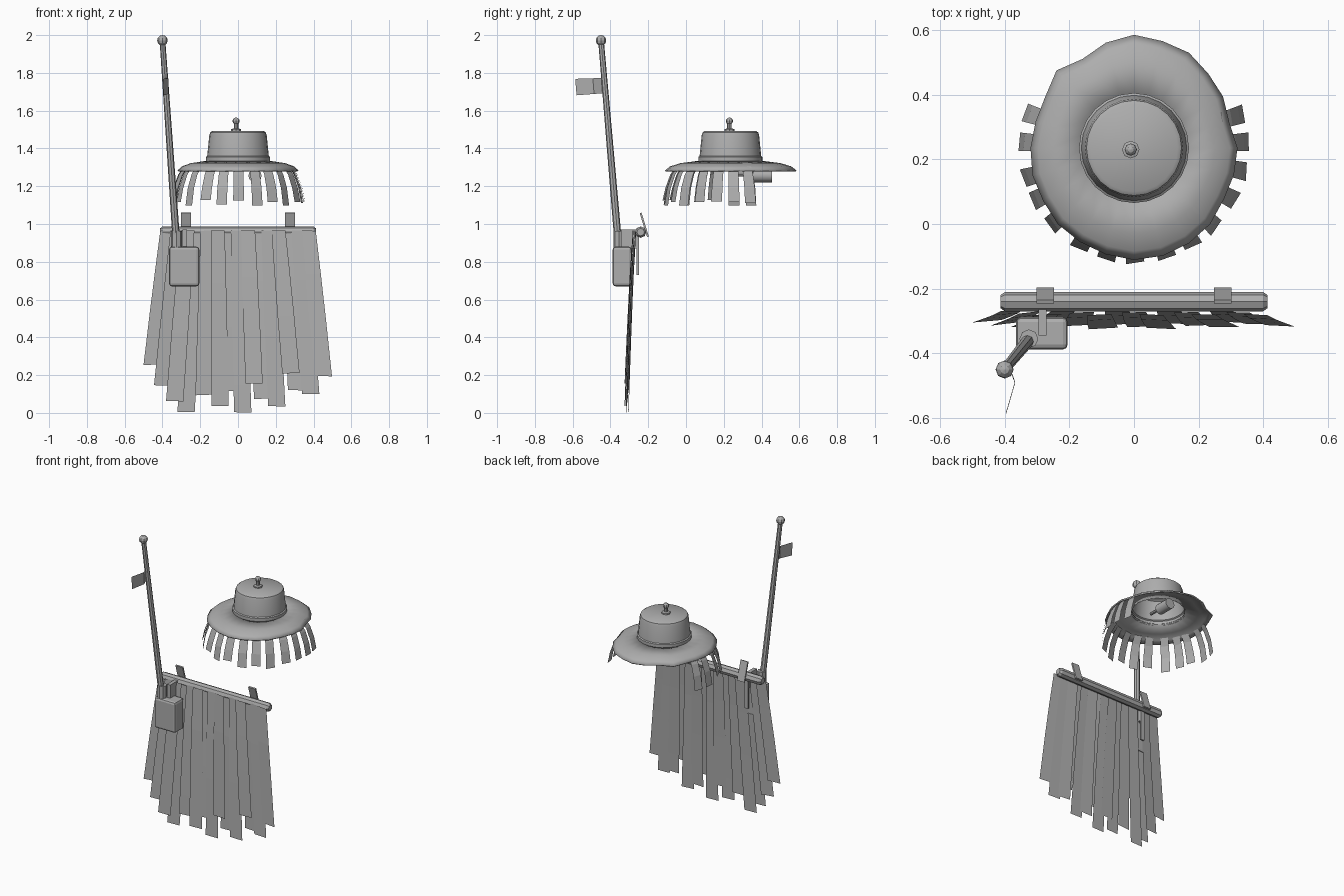
import bpy, bmesh, random
from math import sin, cos, pi, radians
from mathutils import Vector, Matrix

random.seed(4)
cube = bpy.data.objects.get("Cube")
if cube:
    bpy.data.objects.remove(cube, do_unlink=True)

GREY = (0.42, 0.42, 0.42, 1)
mat = bpy.data.materials.new("plain_grey")
mat.use_nodes = True
mat.diffuse_color = GREY
mat.node_tree.nodes["Principled BSDF"].inputs["Base Color"].default_value = GREY


def finish(name, bm, smooth=None):
    me = bpy.data.meshes.new(name)
    bm.to_mesh(me)
    bm.free()
    me.materials.append(mat)
    ob = bpy.data.objects.new(name, me)
    bpy.context.collection.objects.link(ob)
    if smooth:
        bpy.ops.object.select_all(action="DESELECT")
        ob.select_set(True)
        bpy.context.view_layer.objects.active = ob
        bpy.ops.object.shade_smooth_by_angle(angle=radians(smooth))
    return ob


def box(name, lo, hi, bevel=0, tilt=0):
    lo, hi = Vector(lo), Vector(hi)
    size = hi - lo
    bm = bmesh.new()
    m = Matrix.Translation((lo + hi) / 2) @ Matrix.Rotation(tilt, 4, "X")
    bmesh.ops.create_cube(bm, size=1, matrix=m @ Matrix.Diagonal((*size, 1)))
    if bevel:
        bmesh.ops.bevel(bm, geom=bm.edges[:], offset=bevel, segments=2,
                        affect="EDGES", profile=0.5)
    return finish(name, bm)


def lathe(name, start, axis, profile, sides=8, smooth=None, caps=True):
    """Rings of (radius, distance along axis)."""
    rot = Vector((0, 0, 1)).rotation_difference(Vector(axis))
    bm = bmesh.new()
    rings = []
    for r, h in profile:
        rings.append([bm.verts.new(Vector(start) + rot @ Vector(
            (r * cos(2 * pi * i / sides), r * sin(2 * pi * i / sides), h)))
            for i in range(sides)])
    for a, b in zip(rings, rings[1:]):
        for i in range(sides):
            j = (i + 1) % sides
            bm.faces.new((a[i], a[j], b[j], b[i]))
    if caps:
        bm.faces.new(rings[0][::-1])
    bm.faces.new(rings[-1])
    return finish(name, bm, smooth)


def ball(name, at, r):
    bm = bmesh.new()
    bmesh.ops.create_uvsphere(bm, u_segments=8, v_segments=6, radius=r,
                              matrix=Matrix.Translation(at))
    return finish(name, bm)


def ribbon(bm, centres, across, widths):
    """Thin hanging sheet following a row of centre points."""
    rows = []
    for c, w in zip(centres, widths):
        off = Vector(across) * (w / 2)
        rows.append((bm.verts.new(Vector(c) - off), bm.verts.new(Vector(c) + off)))
    for a, b in zip(rows, rows[1:]):
        bm.faces.new((a[0], b[0], b[1], a[1]))


# Hat crown with band, open underneath
HX, HY = 0, 0.235
lathe("hat_crown", (HX, HY, 0), (0, 0, 1),
      [(0.17, 1.325), (0.17, 1.355), (0.163, 1.36), (0.152, 1.47),
       (0.147, 1.485), (0.135, 1.493)], 24, 35, caps=False)

# Hat brim with a ragged outline
edge = [.32, .305, .318, .325, .34, .342, .35, .337, .318, .339, .317, .315,
        .32, .325, .325, .333, .335, .34, .346, .345, .34, .333, .32, .32]
bm = bmesh.new()
rings = []
for t, z in ((0, 1.335), (0.55, 1.322), (0.85, 1.305), (1, 1.284)):
    ring = []
    for i, r in enumerate(edge):
        a = 2 * pi * i / len(edge)
        q = 0.165 + (r - 0.165) * t
        ring.append(bm.verts.new((HX + q * cos(a), HY + q * sin(a), z)))
    rings.append(ring)
for a, b in zip(rings, rings[1:]):
    for i in range(len(edge)):
        j = (i + 1) % len(edge)
        bm.faces.new((a[i], b[i], b[j], a[j]))
brim = finish("hat_brim", bm, 40)
thick = brim.modifiers.new("thickness", "SOLIDIFY")
thick.thickness = 0.008

# Finial on the crown
lathe("finial_stem", (-0.01, 0.23, 1.49), (0, 0, 1),
      [(0.027, 0), (0.027, 0.012), (0.012, 0.016), (0.012, 0.05)])
ball("finial_ball", (-0.01, 0.23, 1.545), 0.019)

# Small barrel under the brim
lathe("barrel", (0.09, 0.355, 1.256), (0, 1, 0), [(0.035, 0), (0.035, 0.1)], 12, 35)
lathe("barrel_rod", (0.09, 0.27, 1.262), (0, 1, 0), [(0.01, 0), (0.01, 0.09)])

# Fringe hanging from the brim, open at the back
bm = bmesh.new()
count = 15
for i in range(count):
    a = radians(-197 + 214 * i / (count - 1) + random.uniform(-2, 2))
    low = 1.115 + random.uniform(-0.02, 0.02)
    out = Vector((cos(a), sin(a), 0))
    twist = a + random.uniform(-0.2, 0.2)
    path = [Vector((HX, HY, z)) + out * r for r, z in
            ((0.285, 1.305), (0.315, 1.26), (0.34, 1.19), (0.355, low))]
    ribbon(bm, path, (-sin(twist), cos(twist), 0), (0.05, 0.053, 0.056, 0.058))
finish("hat_fringe", bm)

# Waist bar with chamfered ends
lathe("waist_bar", (-0.413, -0.24, 0.957), (1, 0, 0),
      [(0.02, 0), (0.03, 0.014), (0.03, 0.812), (0.02, 0.826)])

# Clips on the back of the bar
for side, x in (("right", -0.275), ("left", 0.275)):
    box(side + "_clip", (x - 0.027, -0.226, 0.93), (x + 0.027, -0.216, 1.062),
        tilt=radians(17))

# Skirt of overlapping strips: lower end x and z for each
ends = [(-.455, .255), (-.4, .145), (-.335, .062), (-.275, .005), (-.18, .095),
        (-.095, .036), (-.04, .115), (.025, .003), (.085, .155), (.13, .075),
        (.205, .035), (.28, .21), (.31, .12), (.385, .1), (.452, .195)]
bm = bmesh.new()
for i, (x, z) in enumerate(ends):
    top = -0.375 + 0.75 * i / (len(ends) - 1)
    layer = 0.007 * (i % 3)
    path = []
    for t in (0, 0.3, 0.6, 0.85, 1):
        bow = 0.045 * t ** 0.8 * (1 - 0.5 * abs(x))
        path.append((top + (x - top) * t, -0.266 - layer - bow,
                     0.965 + (z - 0.965) * t))
    tilt = random.uniform(-0.15, 0.15) + 0.25 * x
    ribbon(bm, path, (cos(tilt), -sin(tilt) * 0.5, 0.04 * random.uniform(-1, 1)),
           (0.074, 0.082, 0.088, 0.09, 0.092))
finish("skirt_strips", bm)

# Box with its hanger, strap and pole socket
box("pouch_box", (-0.365, -0.388, 0.67), (-0.205, -0.288, 0.88), bevel=0.015)
box("box_hanger", (-0.295, -0.345, 0.87), (-0.27, -0.262, 0.97))
box("box_strap", (-0.293, -0.262, 0.73), (-0.268, -0.25, 0.96))
lathe("pole_socket", (-0.325, -0.355, 0.87), (0, 0, 1), [(0.029, 0), (0.029, 0.092)])

# Leaning pole with a ball tip
foot, tip = Vector((-0.325, -0.358, 0.89)), Vector((-0.4, -0.45, 1.972))
lathe("pole", foot, tip - foot, [(0.02, 0), (0.015, (tip - foot).length)])
ball("pole_ball", tip, 0.028)

# Bent flag near the top of the pole
bm = bmesh.new()
ribbon(bm, [(-0.388, -0.435, 1.733), (-0.368, -0.49, 1.73), (-0.395, -0.583, 1.725)],
       (0, -0.08, 1), (0.08, 0.083, 0.087))
finish("pole_flag", bm)
